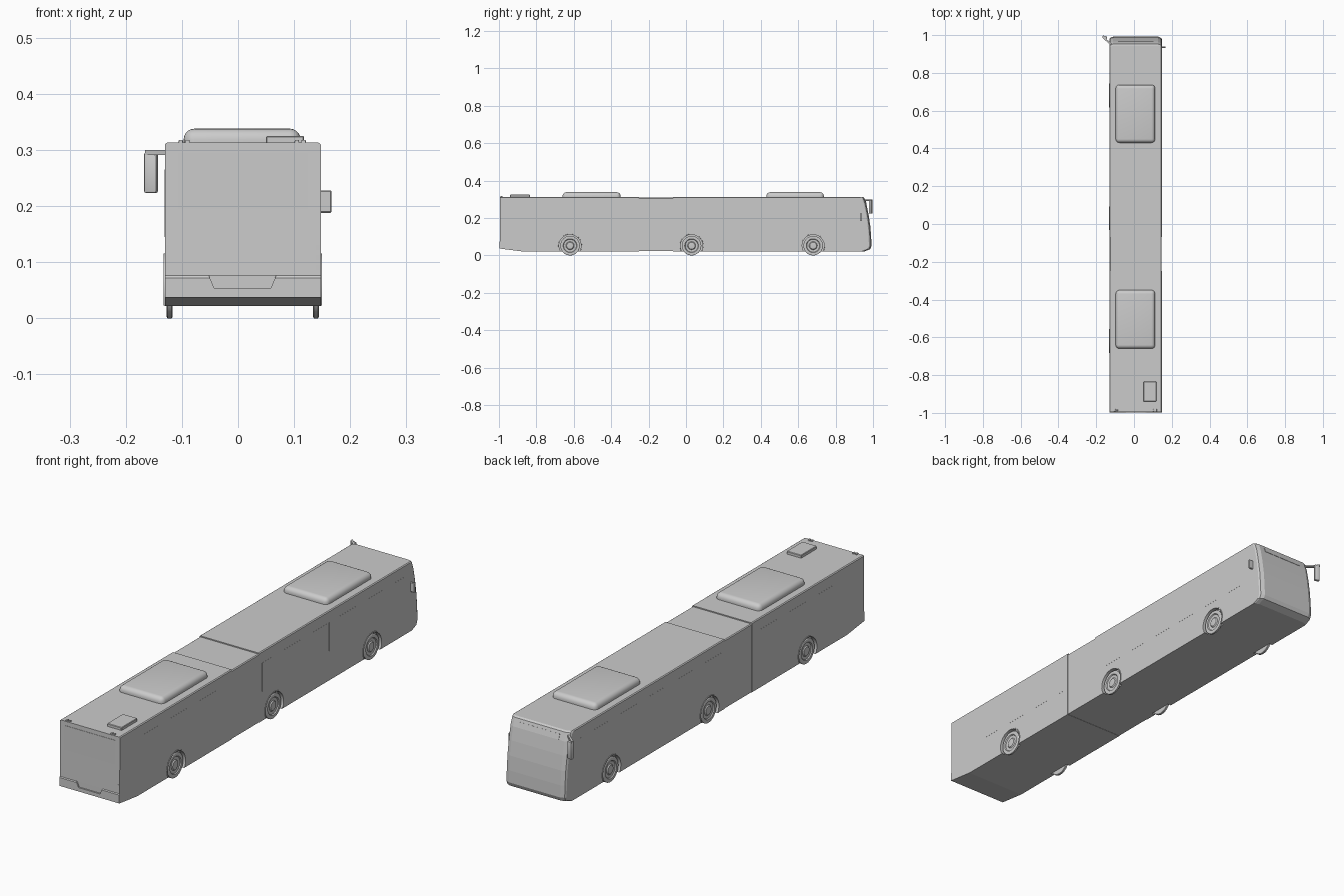
import bpy, bmesh, math
from mathutils import Matrix, Vector

if "Cube" in bpy.data.objects:
    bpy.data.objects.remove(bpy.data.objects["Cube"])

CX, HW = 0.0085, 0.139          # body centre line and half width
ROOF, FLOOR = 0.313, 0.022
WHEEL_Y = (-0.62, 0.03, 0.68)

grey = bpy.data.materials.new("body_grey")
grey.use_nodes = True
grey.diffuse_color = (0.6, 0.6, 0.6, 1)
grey.node_tree.nodes["Principled BSDF"].inputs["Base Color"].default_value = (0.6, 0.6, 0.6, 1)


def finish(name, bm, smooth=None):
    bmesh.ops.recalc_face_normals(bm, faces=bm.faces)
    mesh = bpy.data.meshes.new(name)
    bm.to_mesh(mesh)
    bm.free()
    mesh.materials.append(grey)
    ob = bpy.data.objects.new(name, mesh)
    bpy.context.collection.objects.link(ob)
    bpy.ops.object.select_all(action='DESELECT')
    ob.select_set(True)
    bpy.context.view_layer.objects.active = ob
    if smooth:
        bpy.ops.object.shade_smooth_by_angle(angle=math.radians(smooth))
    return ob


def loft(name, rings, smooth=None):
    """Skin a row of equal closed rings and cap both ends."""
    bm = bmesh.new()
    rows = [[bm.verts.new(p) for p in ring] for ring in rings]
    for a, b in zip(rows, rows[1:]):
        for i in range(len(a)):
            j = (i + 1) % len(a)
            bm.faces.new((a[i], a[j], b[j], b[i]))
    bm.faces.new(rows[0])
    bm.faces.new(rows[-1][::-1])
    return finish(name, bm, smooth)


def box(name, x, y, z, bevel=0, segments=1, top_only=False, smooth=None):
    bm = bmesh.new()
    bmesh.ops.create_cube(bm, size=1)
    for v in bm.verts:
        v.co = [r[0] if c < 0 else r[1] for c, r in zip(v.co, (x, y, z))]
    if bevel:
        low = z[0] + 1e-5
        edges = [e for e in bm.edges
                 if not top_only or max(v.co.z for v in e.verts) > low]
        bmesh.ops.bevel(bm, geom=edges, offset=bevel, segments=segments,
                        profile=0.5, affect='EDGES')
    return finish(name, bm, smooth)


def hull(name, profile, half=HW, nose=0.0):
    """Sweep a side profile across the width, easing roof edges and nose corners."""
    rings = []
    for inset, back, drop in ((0, 1, 0.003), (0.004, 0.5, 0), (0.02, 0, 0)):
        ring = [(y - nose * back if y > 0.94 else y, z - drop if z > 0.3 else z)
                for y, z in profile]
        rings.append((half - inset, ring))
    stations = [(-w, r) for w, r in rings] + [(w, r) for w, r in rings[::-1]]
    return loft(name, [[(CX + w, y, z) for y, z in r] for w, r in stations])


def lathe(name, profile, centre, side, sides=32, smooth=30):
    """Revolve (radius, outward offset) points around a sideways axle."""
    rings = []
    for r, out in profile:
        rings.append([Vector(centre) + Vector((side * out, r * math.cos(a), r * math.sin(a)))
                      for a in (2 * math.pi * i / sides for i in range(sides))])
    return loft(name, rings, smooth)


def cut(target, cutter):
    mod = target.modifiers.new("cut", 'BOOLEAN')
    mod.operation, mod.object, mod.solver = 'DIFFERENCE', cutter, 'EXACT'
    cutter.hide_render = True
    bpy.context.view_layer.objects.active = target
    bpy.ops.object.modifier_apply(modifier=mod.name)
    bpy.data.objects.remove(cutter)


# Body: driving section, trailing section and the lower joint between them
front_body = hull("front_body", [
    (-0.07, FLOOR), (0.955, FLOOR), (0.985, 0.034), (0.992, 0.05), (0.99, 0.1),
    (0.985, 0.16), (0.976, 0.22), (0.965, 0.275), (0.953, 0.308), (0.945, ROOF),
    (-0.07, ROOF)], nose=0.014)
rear_body = hull("rear_body", [
    (-0.25, FLOOR), (-0.25, ROOF), (-0.994, ROOF), (-0.995, 0.076),
    (-0.998, 0.072), (-0.998, 0.037), (-0.88, FLOOR)])
hull("joint_section", [(-0.26, FLOOR + 0.001), (-0.26, 0.3085),
                       (-0.06, 0.3085), (-0.06, FLOOR + 0.001)], half=HW - 0.001)

# Wheels in shallow round housings, each with a slim arch lip
for y in WHEEL_Y:
    body = front_body if y > -0.2 else rear_body
    for side, label in ((1, "left"), (-1, "right")):
        skin = CX + side * HW
        at = (skin, y, 0.052)
        cut(body, lathe("housing_cutter", [(0.059, -0.016), (0.059, 0.02)], at, side))
        lathe(f"wheel_{label}", [
            (0.05, -0.0135), (0.052, -0.012), (0.052, -0.005), (0.049, -0.003),
            (0.037, -0.003), (0.034, -0.007), (0.022, -0.008), (0.018, -0.004),
            (0.009, -0.003)], at, side)
        bm = bmesh.new()
        steps = 20
        rows = []
        for i in range(steps + 1):
            a = math.radians(-28 + 236 * i / steps)
            rows.append([bm.verts.new((skin + side * out, y + r * math.cos(a),
                                       0.052 + r * math.sin(a)))
                         for r, out in ((0.059, -0.004), (0.059, 0.002),
                                        (0.063, 0.002), (0.064, -0.004))])
        for a, b in zip(rows, rows[1:]):
            for i in range(3):
                bm.faces.new((a[i], a[i + 1], b[i + 1], b[i]))
        finish(f"wheel_arch_{label}", bm, 30)

# Number plate recess in the tail
cut(rear_body, loft("plate_cutter", [
    [(-0.052, y, 0.076), (0.068, y, 0.076), (0.058, y, 0.053), (-0.042, y, 0.053)]
    for y in (-1.01, -0.992)]))

# Roof pods, hatch and marker lights
for name, y in (("front_roof_pod", (0.43, 0.737)), ("rear_roof_pod", (-0.66, -0.35))):
    box(name, (-0.097, 0.112), y, (0.31, 0.338), 0.02, 5, True, 35)
box("roof_hatch", (0.05, 0.118), (-0.94, -0.835), (0.31, 0.325), 0.002, 1, True)
for x in (-0.102, -0.09, 0.105, 0.117):
    box("roof_marker", (x - 0.004, x + 0.004), (-0.992, -0.98), (0.31, 0.318),
        0.002, 2, True)

# Side windows: near-flush plates with narrow gaps
for side in (1, -1):
    skin = CX + side * HW
    xs = sorted((skin - side * 0.001, skin + side * 0.0003))
    for y in ((-0.85, -0.27), (-0.05, 0.388), (0.394, 0.59), (0.596, 0.9)):
        box("side_window", xs, y, (0.145, 0.265))

# Tail window and lamps
box("tail_window", (-0.108, 0.125), (-0.9954, -0.99), (0.195, 0.295))
for x in (-0.125, 0.142):
    for z in (0.09, 0.108, 0.126):
        box("tail_lamp", (x - 0.003, x + 0.003), (-0.9956, -0.99), (z - 0.005, z + 0.005))

# Route sign at the top of the windscreen
loft("route_sign", [[(x, 0.9585, 0.297), (x, 0.9655, 0.277),
                     (x, 0.96, 0.275), (x, 0.953, 0.295)] for x in (-0.085, 0.102)])

# Hanging mirror on an outrigger arm
arm = [(-0.12, 0.95), (-0.145, 0.972), (-0.166, 0.99)]
loft("mirror_arm", [[(x, y - 0.006, 0.291), (x, y + 0.006, 0.291),
                     (x, y + 0.006, 0.3), (x, y - 0.006, 0.3)] for x, y in arm])
mirror = box("mirror_housing", (-0.012, 0.012), (-0.007, 0.007), (0.223, 0.296),
             0.004, 2, False, 35)
mirror.data.transform(Matrix.Translation((-0.155, 0.988, 0)) @ Matrix.Rotation(-0.3, 4, 'Z'))

# Flat mirror plate on the other side
box("side_mirror_plate", (0.143, 0.167), (0.932, 0.939), (0.188, 0.228), 0.002)
